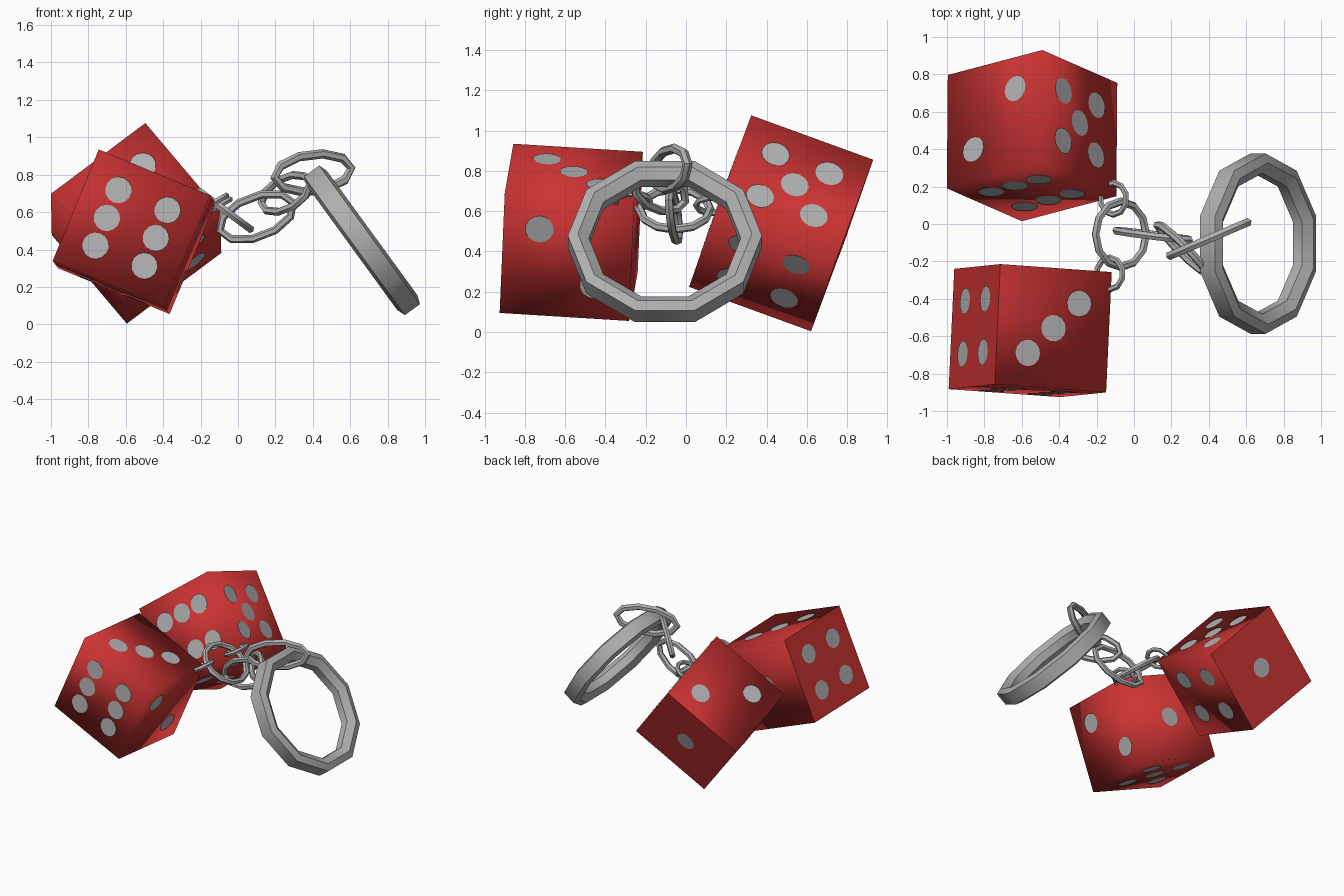
import bpy, bmesh, math
from mathutils import Vector as V

if "Cube" in bpy.data.objects:
    bpy.data.objects.remove(bpy.data.objects["Cube"])


def material(name, rgb):
    m = bpy.data.materials.new(name)
    m.diffuse_color = (*rgb, 1)
    m.use_nodes = True
    m.node_tree.nodes["Principled BSDF"].inputs["Base Color"].default_value = m.diffuse_color
    return m


RED = material("dice red", (0.60, 0.033, 0.033))
PIP = material("pip grey", (0.45, 0.45, 0.45))
STEEL = material("steel grey", (0.43, 0.43, 0.43))


def finish(name, bm, mat, smooth_angle=None):
    me = bpy.data.meshes.new(name)
    bm.to_mesh(me)
    bm.free()
    me.materials.append(mat)
    ob = bpy.data.objects.new(name, me)
    bpy.context.collection.objects.link(ob)
    if smooth_angle:
        bpy.ops.object.select_all(action='DESELECT')
        ob.select_set(True)
        bpy.context.view_layer.objects.active = ob
        bpy.ops.object.shade_smooth_by_angle(angle=math.radians(smooth_angle))
    return ob


# Dice: a cube with one crisp face, the others softly shaded, plus pip plates
EDGE = 0.645
S = 0.22
ROW = 0.25


def die(name, centre, a, d, flat):
    c = V(centre)
    d = V(d).normalized()
    a = V(a)
    a = (a - a.dot(d) * d).normalized()
    b = a.cross(d)
    axes = {"a": a, "b": b, "d": d}
    h = EDGE / 2
    bm = bmesh.new()
    bmesh.ops.create_cube(bm, size=1)
    for v in bm.verts:
        x, y, z = v.co
        v.co = c + EDGE * (b * x + a * y + d * z)
    bm.normal_update()
    flat_dir = axes[flat[1]] * (1 if flat[0] == "+" else -1)
    for f in bm.faces:
        f.smooth = True
        if f.normal.dot(flat_dir) > 0.9:
            for e in f.edges:
                e.smooth = False
    finish(name, bm, RED)

    # pips: (normal, first axis, second axis, positions)
    faces = [
        (d, a, b, [(0, 0)]),
        (b, a, d, [(S, S), (-S, -S)]),
        (-a, b, d, [(S, S), (0, 0), (-S, -S)]),
        (-b, a, d, [(i, j) for i in (-S, S) for j in (-S, S)]),
        (a, b, d, [(i, j) for i in (-S, S) for j in (-S, S)] + [(0, 0)]),
        (-d, a, b, [(i, j) for i in (-ROW, 0, ROW) for j in (-S, S)]),
    ]
    bm = bmesh.new()
    for n, p, q, spots in faces:
        r = n.cross(p)
        for i, j in spots:
            o = c + n * (h + 0.004) + EDGE * (p * i + q * j)
            ring = []
            for k in range(14):
                t = math.tau * k / 14
                ring.append(bm.verts.new(o + 0.071 * (p * math.cos(t) + r * math.sin(t))))
            bm.faces.new(ring)
    finish(name + "_pips", bm, PIP)


die("front_die", (-.555, -.57, .495), (-.25, -.02, -.605), (.03, .645, -.04), "-b")
die("back_die", (-.545, .4725, .54), (.5, .13, .375), (.005, .605, -.22), "+d")


# Closed loop: sweep a cross-section of (outward, sideways) points round an ellipse
def loop(name, centre, u, v, section, segs, angle=50):
    c, u, v = V(centre), V(u), V(v)
    v = v - u * (v.dot(u) / u.length_squared)
    n = u.normalized().cross(v.normalized())
    bm = bmesh.new()
    rings = []
    for i in range(segs):
        t = math.tau * i / segs
        out = (u / u.length_squared * math.cos(t) + v / v.length_squared * math.sin(t)).normalized()
        p = c + u * math.cos(t) + v * math.sin(t)
        rings.append([bm.verts.new(p + out * r + n * s) for r, s in section])
    k = len(section)
    for i in range(segs):
        A, B = rings[i], rings[(i + 1) % segs]
        for j in range(k):
            bm.faces.new((A[j], B[j], B[(j + 1) % k], A[(j + 1) % k]))
    bmesh.ops.recalc_face_normals(bm, faces=bm.faces)
    finish(name, bm, STEEL, angle)


def tube(r, k=6):
    return [(r * math.cos(math.tau * i / k), r * math.sin(math.tau * i / k)) for i in range(k)]


# Big key ring: ten sides, flattened section
loop("key_ring", (.663, -.105, .449), (0, .432, 0), (.254, 0, -.349),
     [(.05, -.05), (.05, .05), (0, .067), (-.055, .03), (-.055, -.03), (0, -.067)], 10)

# Chain links
loop("ring_link", (.40, -.08, .81), (.205, .088, .025), (0, 0, .10), tube(.025), 10)
loop("upper_link", (.255, -.13, .70), (.13, -.125, .05), (.03, 0, .10), tube(.022), 10)
loop("lower_link", (.10, -.06, .575), (.195, -.025, .075), (-.04, 0, .10), tube(.022), 10)
loop("joining_ring", (-.07, -.055, .61), (0, .175, 0), (.135, 0, -.10), tube(.022), 12)

# Small loops on the dice corners
loop("front_die_loop", (-.13, -.265, .65), (0, .085, 0), (.07, 0, .04), tube(.017), 10)
loop("back_die_loop", (-.11, .135, .63), (0, .085, 0), (.07, 0, .04), tube(.017), 10)
